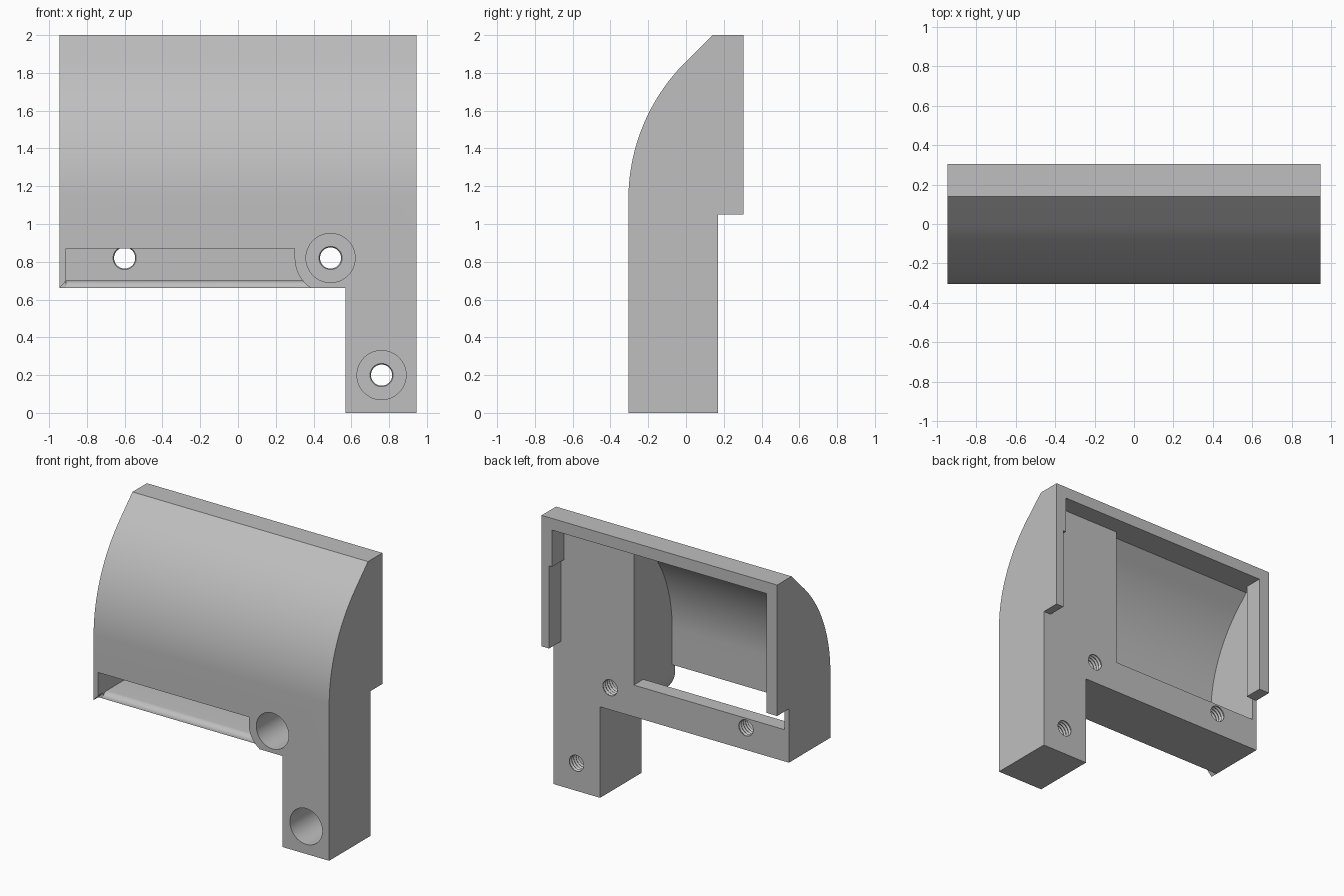
import bpy, bmesh
from math import sin, cos, pi, radians

cube = bpy.data.objects.get("Cube")
if cube:
    bpy.data.objects.remove(cube, do_unlink=True)

grey = bpy.data.materials.new("plain grey")
grey.use_nodes = True
tone = (0.52, 0.52, 0.52, 1)
grey.diffuse_color = tone
grey.node_tree.nodes["Principled BSDF"].inputs["Base Color"].default_value = tone


def finish(bm, name):
    bmesh.ops.recalc_face_normals(bm, faces=bm.faces)
    mesh = bpy.data.meshes.new(name)
    bm.to_mesh(mesh)
    bm.free()
    mesh.materials.append(grey)
    ob = bpy.data.objects.new(name, mesh)
    bpy.context.collection.objects.link(ob)
    return ob


def prism(name, points, axis, lo, hi):
    """Extrude a (y, z) profile along x, or an (x, z) profile along y."""
    bm = bmesh.new()
    place = (lambda p, d: (d, p[0], p[1])) if axis == "x" else (lambda p, d: (p[0], d, p[1]))
    face = bm.faces.new([bm.verts.new(place(p, lo)) for p in points])
    out = bmesh.ops.extrude_face_region(bm, geom=[face])["geom"]
    shift = (hi - lo, 0, 0) if axis == "x" else (0, hi - lo, 0)
    bmesh.ops.translate(bm, vec=shift, verts=[g for g in out if isinstance(g, bmesh.types.BMVert)])
    return finish(bm, name)


def box(name, x0, x1, y0, y1, z0, z1):
    return prism(name, [(x0, z0), (x1, z0), (x1, z1), (x0, z1)], "y", y0, y1)


def lathe(name, x, z, profile, sides=40):
    """Stack rings of (y, radius) along y and cap both ends."""
    bm = bmesh.new()
    rings = [[bm.verts.new((x + r * cos(2 * pi * i / sides), y, z + r * sin(2 * pi * i / sides)))
              for i in range(sides)] for y, r in profile]
    for a, b in zip(rings, rings[1:]):
        for i in range(sides):
            j = (i + 1) % sides
            bm.faces.new((a[i], a[j], b[j], b[i]))
    bm.faces.new(rings[0])
    bm.faces.new(rings[-1])
    return finish(bm, name)


def cut(target, cutter):
    mod = target.modifiers.new("cut", "BOOLEAN")
    mod.operation, mod.solver, mod.object = "DIFFERENCE", "EXACT", cutter
    bpy.ops.object.select_all(action="DESELECT")
    bpy.context.view_layer.objects.active = target
    target.select_set(True)
    bpy.ops.object.modifier_apply(modifier=mod.name)
    bpy.data.objects.remove(cutter, do_unlink=True)


def shell_curve(radius, top):
    """Curved front: an arc up to 45 degrees, then a straight run to the top."""
    arc = [(0.721 - radius * cos(radians(a)), 1.13 + radius * sin(radians(a)))
           for a in [45 * i / 28 for i in range(29)]]
    y, z = arc[-1]
    return arc + [(y + top - z, top)]


# Outer housing with the leg left standing on one side
FLOOR, LIP, BAR = 0.70, 0.87, 0.89
housing = prism("housing", [(-0.305, 0)] + shell_curve(1.026, 2)
                + [(0.305, 2), (0.305, 1.05), (0.17, 1.05), (0.17, 0)], "x", -0.945, 0.945)
cut(housing, box("leg_gap", -1.2, 0.57, -1, 1, -0.5, 0.66))

# Recess inside the rear rim, wider low down on one side
cut(housing, box("rim_recess", -0.86, 0.86, 0.17, 0.5, 0.95, 1.915))
cut(housing, box("rim_step", 0.8, 0.885, 0.17, 0.5, 0.95, 1.65))

# Hollow behind the curved front
cut(housing, prism("hollow", [(-0.27, LIP - 0.02)] + shell_curve(0.991, 1.915)
                   + [(0.171, 1.915), (0.171, BAR), (0.06, BAR), (0.06, LIP - 0.02)],
                   "x", -0.91, 0.3))

# Front slot above a round-nosed floor, kept clear of the screw boss
nose = [(-0.2 - 0.05 * sin(t), 0.66 + 0.04 * cos(t)) for t in [pi / 2 * i / 8 for i in range(9)]]
slot = prism("slot", [(0.06, LIP), (0.06, FLOOR)] + nose
             + [(-0.25, 0.6), (-0.4, 0.6), (-0.4, LIP)], "x", -0.91, 0.49)
cut(slot, lathe("boss_keep", 0.49, 0.82, [(-0.6, 0.19), (0.3, 0.19)], 64))
cut(slot, box("boss_side_keep", 0.3, 0.7, -0.6, 0.3, 0.82, 1.0))
cut(housing, slot)
cut(housing, prism("wall_mitre", [(-0.945, 0.66), (-0.905, 0.706), (-0.905, 0.6), (-0.945, 0.6)],
                   "y", -0.5, -0.25))

# Screw holes with ridged threads, two of them counterbored from the front
ridges = [(0.03 + 0.0125 * i, 0.056 if i % 2 else 0.065) for i in range(13)]
for x, z, bored in [(-0.6, 0.82, False), (0.49, 0.82, True), (0.76, 0.2, True)]:
    cut(housing, lathe("screw_hole", x, z, ridges))
    if bored:
        cut(housing, lathe("counterbore", x, z, [(-0.5, 0.13), (0.06, 0.13)], 64))

bpy.ops.object.select_all(action="DESELECT")
housing.select_set(True)
bpy.context.view_layer.objects.active = housing
bpy.ops.object.shade_smooth_by_angle(angle=radians(25))
